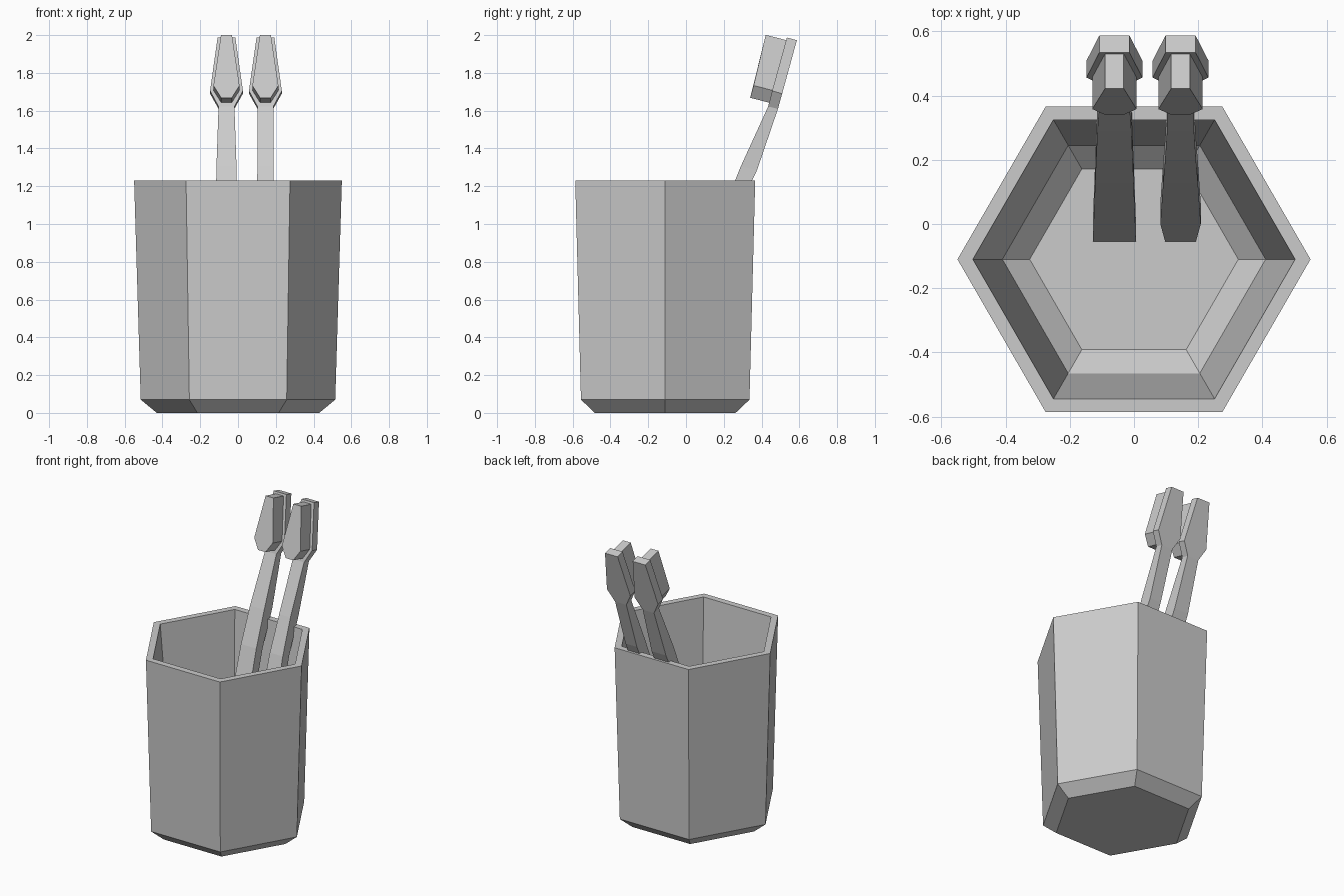
import bpy, math

if "Cube" in bpy.data.objects:
    bpy.data.objects.remove(bpy.data.objects["Cube"])


def make_object(name, verts, faces):
    mesh = bpy.data.meshes.new(name)
    mesh.from_pydata(verts, [], faces)
    mesh.update()
    obj = bpy.data.objects.new(name, mesh)
    bpy.context.collection.objects.link(obj)
    return obj


def loft(name, rings):
    """Join equal-sized rings with quads and cap both ends."""
    n = len(rings[0])
    verts = [v for ring in rings for v in ring]
    faces = [tuple(reversed(range(n))),
             tuple(range(n * (len(rings) - 1), n * len(rings)))]
    for r in range(len(rings) - 1):
        for i in range(n):
            j = (i + 1) % n
            faces.append((r * n + i, r * n + j, (r + 1) * n + j, (r + 1) * n + i))
    return make_object(name, verts, faces)


def hexagon(radius, z, cy=-0.11):
    return [(radius * math.cos(math.radians(60 * i)),
             cy + radius * math.sin(math.radians(60 * i)), z) for i in range(6)]


# Cup: outer wall up, over the rim, inner wall down to the floor
cup_profile = [(0.43, 0), (0.515, 0.07), (0.55, 1.23),
               (0.502, 1.23), (0.41, 0.17), (0.325, 0.10)]
loft("cup", [hexagon(r, z) for r, z in cup_profile])

# Brush side profile from foot to tip: front y, front z, back y, back z
side = [(-0.055, 0.11, 0.005, 0.10), (0.0, 0.33, 0.065, 0.32),
        (0.13, 0.85, 0.195, 0.83), (0.20, 1.08, 0.268, 1.06),
        (0.29, 1.305, 0.376, 1.285), (0.435, 1.622, 0.487, 1.61),
        (0.456, 1.705, 0.509, 1.69), (0.534, 1.987, 0.587, 1.973)]


def handle(name, x, widths):
    rings = []
    for (fy, fz, by, bz), w in zip(side, widths):
        rings.append([(x - w, fy, fz), (x + w, fy, fz),
                      (x + w, by, bz), (x - w, by, bz)])
    loft(name, rings)


def bristles(name, x):
    # Six-sided outline: half width, then y and z on the head plate
    right = [(0.028, 0.450, 1.640), (0.069, 0.468, 1.705), (0.029, 0.532, 1.973)]
    outline = right + [(-w, y, z) for w, y, z in reversed(right)]
    back = [(x + w, y, z) for w, y, z in outline]
    front = [(vx, y - 0.110, z + 0.028) for vx, y, z in back]
    loft(name, [[(vx, y + 0.004, z - 0.001) for vx, y, z in reversed(back)],
                list(reversed(front))])


# Two toothbrushes leaning on the back rim
handle("left_toothbrush", -0.061,
       [0.067, 0.065, 0.060, 0.057, 0.053, 0.042, 0.087, 0.047])
handle("right_toothbrush", 0.145,
       [0.048, 0.063, 0.054, 0.048, 0.042, 0.042, 0.087, 0.047])
bristles("left_bristles", -0.061)
bristles("right_bristles", 0.145)
